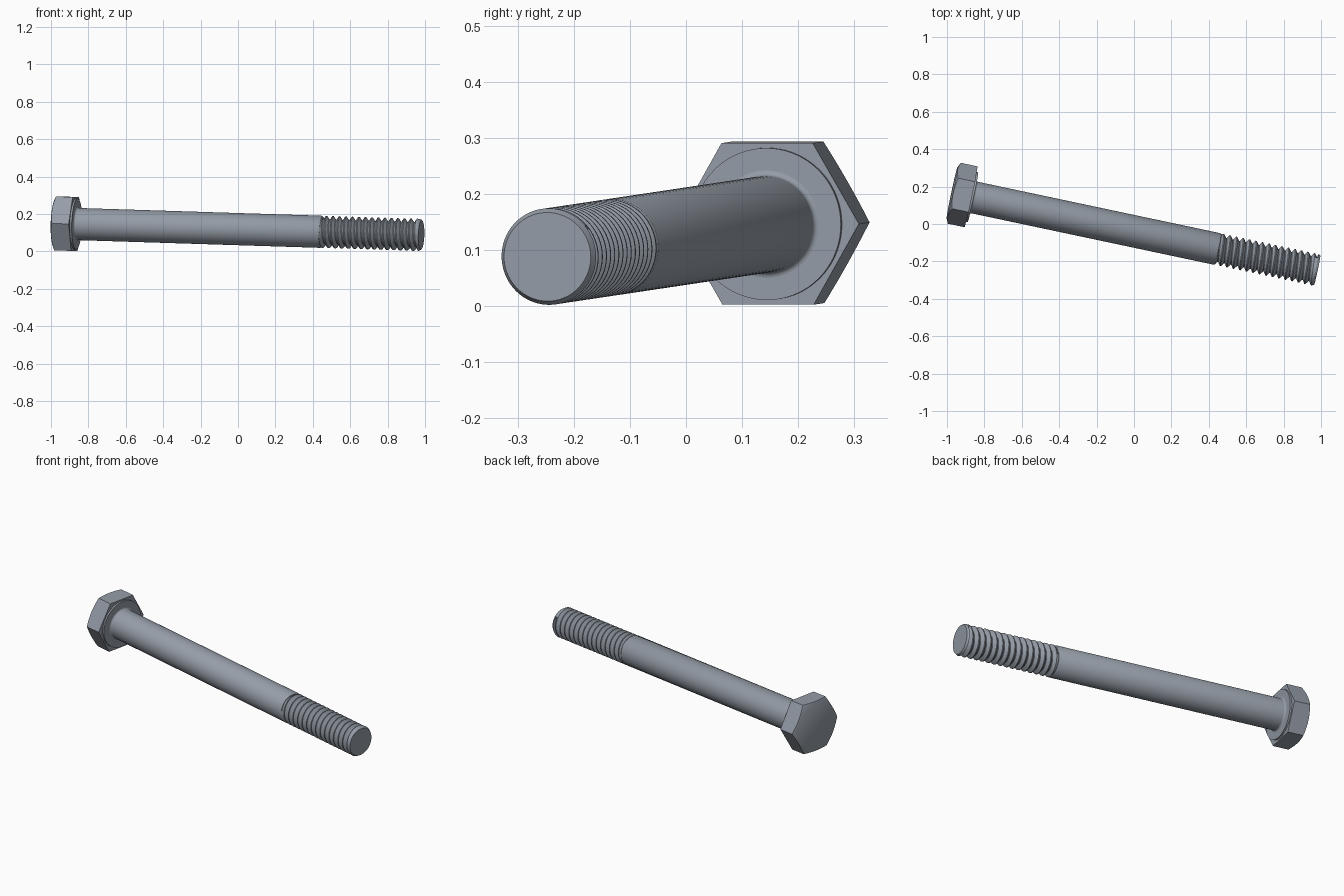
import bpy, bmesh, math
from mathutils import Matrix, Vector

cube = bpy.data.objects.get("Cube")
if cube:
    bpy.data.objects.remove(cube)

# Bolt frame: origin at the tip, local z runs toward the head
AXIS = Vector((-1, 0.212, 0.0317)).normalized()
SIDE = Vector((0, 0, 1)).cross(AXIS).normalized()
UP = AXIS.cross(SIDE)
FRAME = Matrix.Translation((0.98, -0.247, 0.088)) @ Matrix((SIDE, UP, AXIS)).transposed().to_4x4()

SEGMENTS = 72
SHANK_R = 0.086
TIP_R = 0.079
CHAMFER = 0.012
THREAD_END = 0.545
TURNS = 15
DEPTH = 0.019
SEAT = 1.883
TOP = 1.997
APOTHEM = 0.144
CROWN_R = 0.14
WASHER_R = 0.1355

steel = bpy.data.materials.new("blue grey steel")
steel.use_nodes = True
colour = (0.30, 0.335, 0.385, 1)
steel.diffuse_color = colour
steel.node_tree.nodes["Principled BSDF"].inputs["Base Color"].default_value = colour


def loft(name, rings, cap_start=False, cap_end=False, smooth=40):
    """Skin a list of functions, each giving (radius, height) for an angle."""
    bm = bmesh.new()
    loops = []
    for ring in rings:
        loop = []
        for i in range(SEGMENTS):
            a = math.tau * i / SEGMENTS
            r, h = ring(a)
            loop.append(bm.verts.new((r * math.cos(a), r * math.sin(a), h)))
        loops.append(loop)
    for low, high in zip(loops, loops[1:]):
        for i in range(SEGMENTS):
            j = (i + 1) % SEGMENTS
            bm.faces.new((low[i], low[j], high[j], high[i]))
    if cap_start:
        bm.faces.new(loops[0][::-1])
    if cap_end:
        bm.faces.new(loops[-1])
    finish(name, bm, smooth)


def finish(name, bm, smooth):
    bmesh.ops.remove_doubles(bm, verts=bm.verts, dist=0.00001)
    bmesh.ops.recalc_face_normals(bm, faces=bm.faces)
    mesh = bpy.data.meshes.new(name)
    bm.to_mesh(mesh)
    bm.free()
    mesh.materials.append(steel)
    obj = bpy.data.objects.new(name, mesh)
    obj.matrix_world = FRAME
    bpy.context.collection.objects.link(obj)
    bpy.ops.object.select_all(action='DESELECT')
    obj.select_set(True)
    bpy.context.view_layer.objects.active = obj
    bpy.ops.object.shade_smooth_by_angle(angle=math.radians(smooth))


def circle(r, h):
    return lambda a: (r, h)


def hex_radius(a):
    return APOTHEM / math.cos((a % (math.pi / 3)) - math.pi / 6)


# Hex head with a washer face below and a conical chamfer on top
loft("hex_head", [
    circle(WASHER_R, SEAT),
    circle(WASHER_R, SEAT + 0.01),
    lambda a: (hex_radius(a), SEAT + 0.01),
    lambda a: (hex_radius(a), TOP - (hex_radius(a) - CROWN_R) * 0.46),
    circle(CROWN_R, TOP),
], cap_start=True, cap_end=True, smooth=32)

# Plain shank with a small fillet under the head
fillet = 0.01
steps = [math.pi / 2 * k / 5 for k in range(6)]
loft("shank", [circle(SHANK_R - 0.006, THREAD_END - 0.004), circle(SHANK_R, THREAD_END + 0.004)]
     + [circle(SHANK_R + fillet * (1 - math.cos(s)), SEAT - fillet * (1 - math.sin(s))) for s in steps],
     cap_start=True)

# Helical thread: crest and root lines wind around the core
pitch = (THREAD_END - CHAMFER) / TURNS
PROFILE = ((0, 0), (0.15, 0), (0.5, DEPTH), (0.6, DEPTH))


def thread_ring(turn, offset, depth):
    def ring(a):
        h = CHAMFER + pitch * (turn + offset + a / math.tau)
        if h <= CHAMFER:
            return SHANK_R, CHAMFER
        if h >= THREAD_END:
            return SHANK_R - 0.004, THREAD_END
        return SHANK_R - depth, h
    return ring


def thread():
    bm = bmesh.new()
    lines = [thread_ring(t, o, d) for t in range(-1, TURNS + 1) for o, d in PROFILE]
    grid = []
    for line in lines:
        row = []
        for i in range(SEGMENTS + 1):
            a = math.tau * i / SEGMENTS
            r, h = line(a)
            row.append(bm.verts.new((r * math.cos(a), r * math.sin(a), h)))
        grid.append(row)
    for low, high in zip(grid, grid[1:]):
        for i in range(SEGMENTS):
            bm.faces.new((low[i], low[i + 1], high[i + 1], high[i]))
    bmesh.ops.dissolve_degenerate(bm, dist=0.00001, edges=bm.edges)
    finish("thread", bm, 30)


thread()

# Chamfered tip
loft("tip", [circle(TIP_R, 0), circle(SHANK_R, CHAMFER)], cap_start=True, smooth=25)
